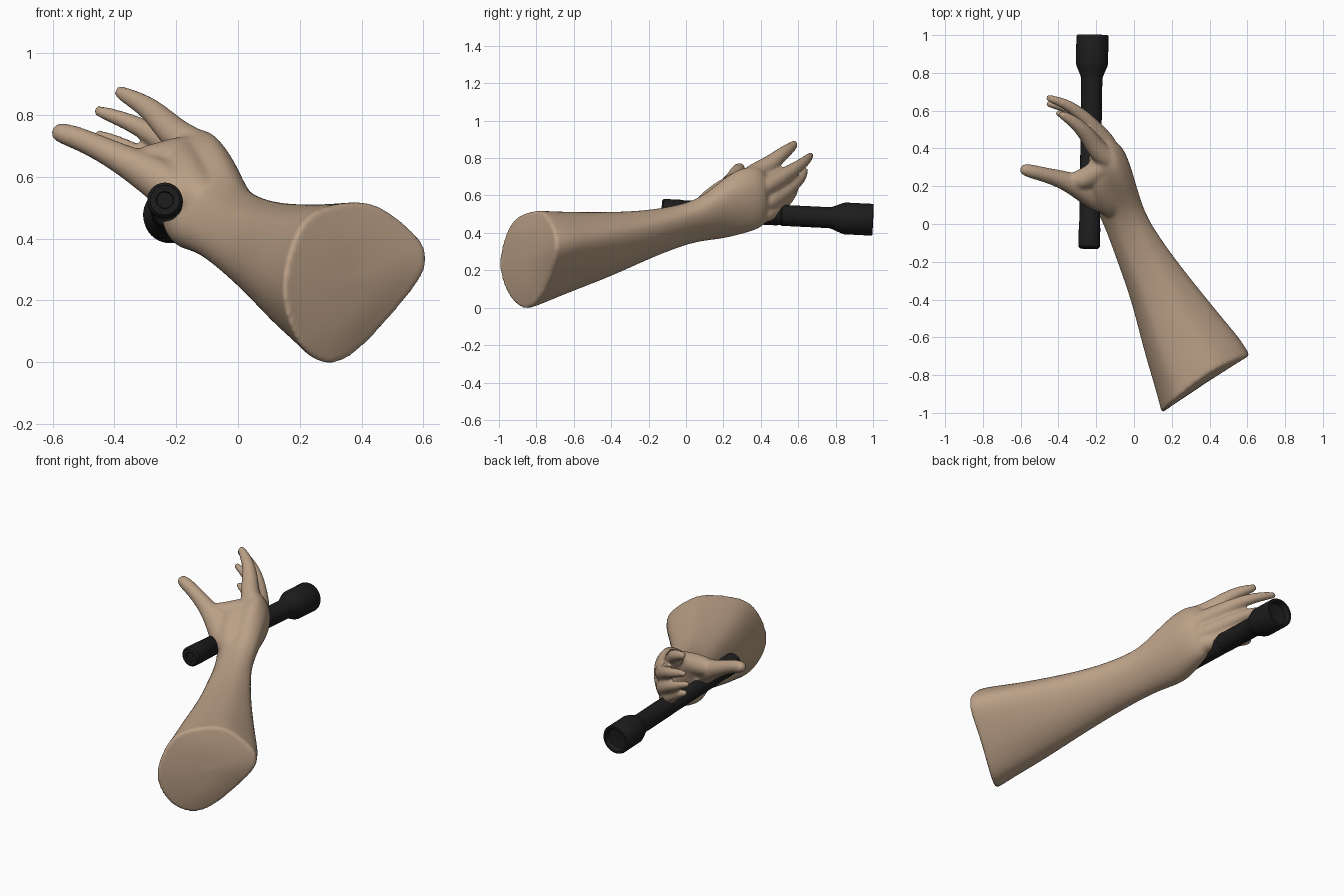
import bpy, bmesh, math
from mathutils import Vector

cube = bpy.data.objects.get("Cube")
if cube:
    bpy.data.objects.remove(cube)


def material(name, rgb, rough):
    m = bpy.data.materials.new(name)
    m.use_nodes = True
    m.diffuse_color = (*rgb, 1)
    b = next(n for n in m.node_tree.nodes if n.type == "BSDF_PRINCIPLED")
    b.inputs["Base Color"].default_value = (*rgb, 1)
    b.inputs["Roughness"].default_value = rough
    return m


skin = material("skin", (0.49, 0.35, 0.24), 0.7)
black = material("black metal", (0.012, 0.012, 0.012), 0.5)


def finish(bm, name, mat):
    bmesh.ops.recalc_face_normals(bm, faces=bm.faces)
    me = bpy.data.meshes.new(name)
    bm.to_mesh(me)
    bm.free()
    me.materials.append(mat)
    ob = bpy.data.objects.new(name, me)
    bpy.context.collection.objects.link(ob)
    return ob


def loft(bm, rings):
    loops = [[bm.verts.new(p) for p in ring] for ring in rings]
    n = len(loops[0])
    for a, b in zip(loops, loops[1:]):
        for i in range(n):
            j = (i + 1) % n
            bm.faces.new((a[i], a[j], b[j], b[i]))
    bm.faces.new(loops[0])
    bm.faces.new(loops[-1])


def tube(bm, path, sides=10):
    """Tapered limb through points (x, y, z, radius)."""
    pts = [Vector(p[:3]) for p in path]
    rings = []
    for i, c in enumerate(pts):
        d = (pts[min(i + 1, len(pts) - 1)] - pts[max(i - 1, 0)]).normalized()
        a = d.cross(Vector((0, 0, 1))).normalized()
        b = d.cross(a)
        r = path[i][3] * 1.08
        rings.append([c + r * (a * math.cos(t) + b * math.sin(t))
                      for t in (math.tau * k / sides for k in range(sides))])
    # rounded tip
    tip = pts[-1] + d * path[-1][3] * 0.9
    rings.append([tip + (p - pts[-1]) * 0.65 for p in rings[-1]])
    loft(bm, rings)


# Forearm cross-section at the cut, in unit width and height
cut = [(-.01, .48), (.09, .82), (.22, .96), (.5, 1.01), (.69, .99), (.93, .81), (1.01, .71),
       (1.01, .57), (.84, .38), (.65, .18), (.45, .01), (.3, -.01), (.15, .07), (.05, .25)]

# Sections: left x, y, right x, y, bottom, top, roundness, lean, bow
sections = [
    (.14, -1.01, .61, -.70, -.005, .518, 0, 0, .05),
    (.135, -.99, .605, -.685, -.005, .518, 0, 0, .05),
    (.105, -.87, .56, -.61, .03, .515, .1, 0, .03),
    (.04, -.65, .485, -.52, .09, .51, .3, 0, 0),
    (-.015, -.41, .355, -.36, .17, .51, .5, 0, 0),
    (-.09, -.20, .21, -.18, .265, .52, .8, .02, 0),
    (-.155, 0, .08, 0, .34, .555, 1, .06, 0),
    (-.205, .09, .035, .10, .36, .60, 1, .07, 0),
    (-.25, .19, .005, .20, .37, .685, 1, .07, 0),
    (-.245, .29, -.02, .30, .395, .75, 1, .04, 0),
    (-.235, .38, -.052, .39, .42, .755, 1, .02, 0),
    (-.22, .44, -.10, .45, .46, .71, 1, 0, 0)]


def section_ring(xl, yl, xr, yr, lo, hi, roundness, lean, bow, inset=1):
    ring = []
    for u, v in cut:
        c = Vector((u - .5, v - .5))
        c = c.lerp(c.normalized() * .52, roundness) * inset
        w = c.x + .5
        ring.append((xl + (xr - xl) * w + lean * c.y,
                     yl + (yr - yl) * w + bow * max(0, 4 * w * (1 - w)),
                     lo + (hi - lo) * (c.y + .5)))
    return ring


# Forearm, palm and fingers fused into one smooth skin
bm = bmesh.new()
end = sections[0]
cap = [section_ring(*end[:8], .01, inset=.5), section_ring(*end, inset=.95)]
loft(bm, cap + [section_ring(*s) for s in sections])
limbs = {
    "thumb": [(-.13, .10, .50, .08), (-.25, .18, .59, .072), (-.36, .23, .65, .05),
              (-.46, .258, .70, .039), (-.53, .275, .73, .037), (-.575, .287, .743, .033)],
    "thumb_pad": [(-.09, .06, .48, .075), (-.16, .16, .57, .083), (-.185, .24, .63, .078),
                  (-.175, .32, .67, .065)],
    "web": [(-.34, .225, .648, .045), (-.26, .235, .65, .058), (-.195, .28, .67, .06),
            (-.13, .34, .685, .05)],
    "index": [(-.10, .32, .685, .055), (-.185, .375, .72, .055), (-.235, .455, .77, .046),
              (-.283, .512, .82, .037), (-.335, .553, .85, .03), (-.38, .578, .873, .023)],
    "middle": [(-.11, .38, .63, .055), (-.18, .47, .67, .049), (-.265, .57, .735, .036),
               (-.36, .638, .782, .028), (-.45, .665, .813, .02)],
    "ring": [(-.13, .40, .55, .055), (-.20, .485, .59, .047), (-.28, .572, .65, .034),
             (-.37, .622, .70, .027), (-.45, .635, .735, .019)],
    "little": [(-.14, .39, .49, .052), (-.20, .46, .515, .045), (-.27, .535, .57, .033),
               (-.34, .575, .62, .026), (-.40, .585, .65, .019)],
}
for path in limbs.values():
    tube(bm, path)
arm = finish(bm, "arm_and_hand", skin)
sub = arm.modifiers.new("Round", "SUBSURF")
sub.levels = sub.render_levels = 2
rem = arm.modifiers.new("Fuse", "REMESH")
rem.mode = "VOXEL"
rem.voxel_size = 0.01
rem.use_smooth_shade = True
smo = arm.modifiers.new("Soften", "SMOOTH")
smo.factor = 0.5
smo.iterations = 6

# Flashlight: lathe profile (distance from tail, radius)
tail, head = Vector((-.237, -.13, .525)), Vector((-.22, 1.0, .47))
profile = [(.012, 0), (.012, .026), (0, .028), (0, .048), (.01, .057), (.11, .057),
           (.115, .055), (.62, .055), (.625, .052), (.64, .052),
           (.645, .056), (.90, .056), (.915, .06), (.965, .081), (.98, .085),
           (1.125, .085), (1.131, .082),
           (1.131, .07), (1.10, .062), (1.09, 0)]
bm = bmesh.new()
verts = [bm.verts.new((r, 0, t)) for t, r in profile]
edges = [bm.edges.new(p) for p in zip(verts, verts[1:])]
bmesh.ops.spin(bm, geom=verts + edges, cent=(0, 0, 0), axis=(0, 0, 1),
               angle=math.tau, steps=40, use_duplicate=False)
bmesh.ops.remove_doubles(bm, verts=bm.verts, dist=0.0005)
torch = finish(bm, "flashlight", black)
torch.location = tail
torch.rotation_euler = (head - tail).to_track_quat("Z", "Y").to_euler()

bpy.ops.object.select_all(action="DESELECT")
torch.select_set(True)
bpy.context.view_layer.objects.active = torch
bpy.ops.object.shade_smooth_by_angle(angle=math.radians(35))
